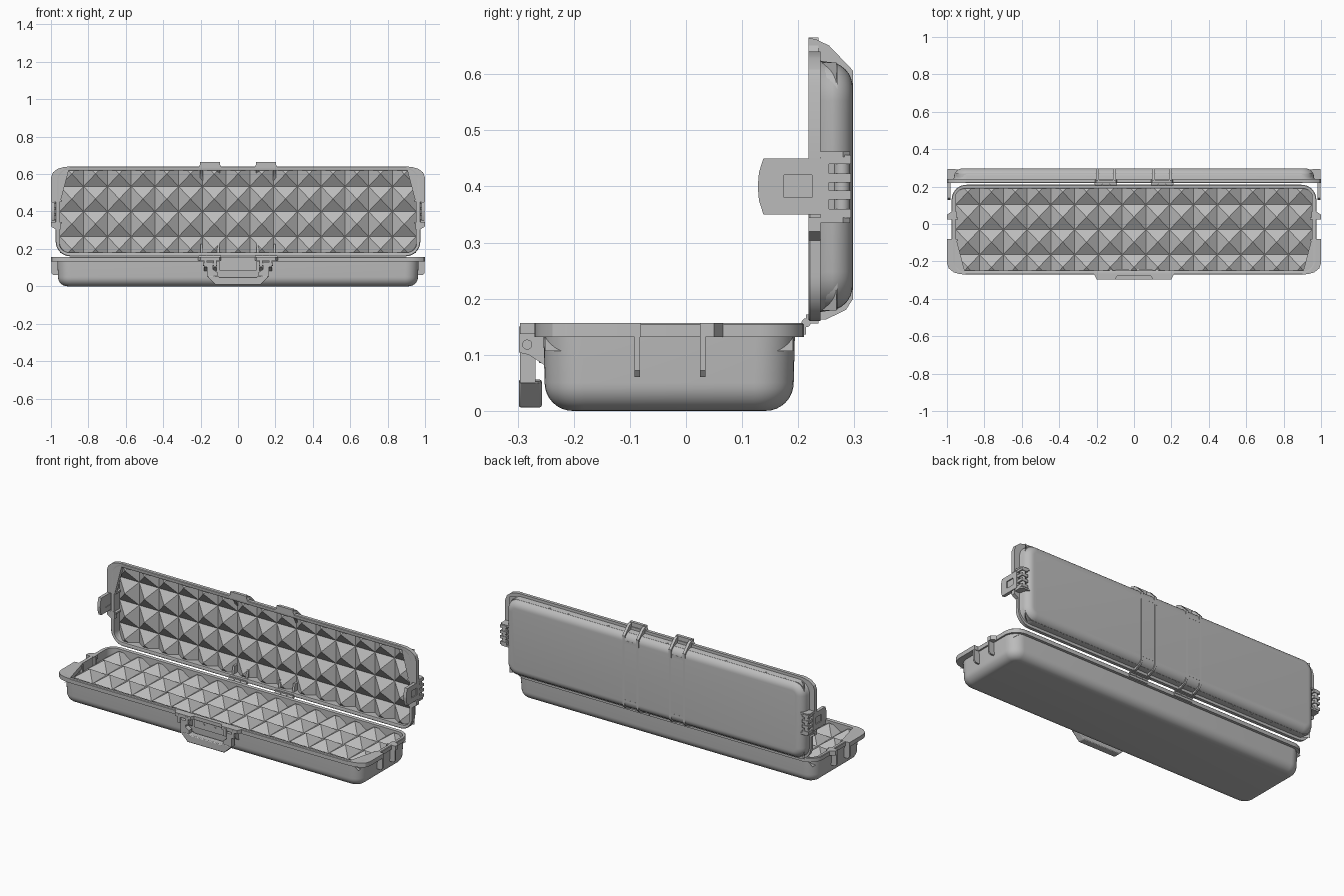
import bpy, bmesh, math
from mathutils import Vector

if "Cube" in bpy.data.objects:
    bpy.data.objects.remove(bpy.data.objects["Cube"])

grey = bpy.data.materials.new("case_grey")
grey.diffuse_color = (0.5, 0.5, 0.5, 1)
grey.use_nodes = True
grey.node_tree.nodes["Principled BSDF"].inputs["Base Color"].default_value = grey.diffuse_color

# Local frames: x along the case, t across it (front = negative), d outward from the open plane
base = lambda x, t, d: (x, t - 0.03, 0.157 - d)
lid = lambda x, t, d: (x, 0.218 + d, 0.40 - t)
world = lambda x, y, z: (x, y, z)


def finish(name, bm, smooth=True):
    bmesh.ops.recalc_face_normals(bm, faces=bm.faces)
    me = bpy.data.meshes.new(name)
    bm.to_mesh(me)
    bm.free()
    me.materials.append(grey)
    ob = bpy.data.objects.new(name, me)
    bpy.context.collection.objects.link(ob)
    if smooth:
        me.shade_smooth()
        me.set_sharp_from_angle(angle=math.radians(30))
    return ob


def loft(name, rings, frame=world):
    """Closed solid through matching rings of points."""
    bm = bmesh.new()
    loops = [[bm.verts.new(frame(*p)) for p in ring] for ring in rings]
    for a, b in zip(loops, loops[1:]):
        for i in range(len(a)):
            j = (i + 1) % len(a)
            bm.faces.new((a[i], a[j], b[j], b[i]))
    bm.faces.new(loops[0])
    bm.faces.new(loops[-1])
    return finish(name, bm)


def prism(name, pts, lo, hi, axis, frame=world):
    """Outline pushed along one axis (0, 1 or 2)."""
    def put(p, v):
        q = list(p)
        q.insert(axis, v)
        return q
    return loft(name, [[put(p, lo) for p in pts], [put(p, hi) for p in pts]], frame)


def box(name, x, y, z, frame=world):
    return prism(name, [(x[0], y[0]), (x[1], y[0]), (x[1], y[1]), (x[0], y[1])], z[0], z[1], 2, frame)


def rod(name, a, b, r, lo, hi, axis, n=20):
    pts = [(a + r * math.cos(2 * math.pi * i / n), b + r * math.sin(2 * math.pi * i / n)) for i in range(n)]
    return prism(name, pts, lo, hi, axis)


def rounded(hx, ht, r, d, n=8):
    pts = []
    for k, (sx, st) in enumerate(((1, 1), (-1, 1), (-1, -1), (1, -1))):
        for i in range(n + 1):
            a = math.pi / 2 * (k + i / n)
            pts.append((sx * (hx - r) + r * math.cos(a), st * (ht - r) + r * math.sin(a), d))
    return pts


def shell(name, frame, depth, R, rim):
    rings = [rounded(0.955, 0.219, 0.05, 0.052), rounded(0.955, 0.219, 0.05, 0.002),
             rounded(0.96, 0.224, 0.055, 0), rounded(0.972, 0.237, 0.077, 0),
             rounded(0.975, 0.24, 0.08, 0.003), rounded(0.975, 0.24, 0.08, rim),
             rounded(0.966, 0.224, 0.07, rim)]
    for i in range(9):
        a = math.pi / 2 * i / 8
        s = R * (1 - math.cos(a))
        rings.append(rounded(0.962 - s, 0.222 - s, 0.07 - s, depth - R + R * math.sin(a)))
    loft(name, rings, frame)


def foam(name, frame, valley=0.05, peak=0.006, cx=0.127, ct=0.134):
    """Sheet of square pyramids trimmed to the case interior."""
    bm = bmesh.new()
    grid = [[bm.verts.new(((i - 7.5) * cx, (j - 2) * ct, valley)) for j in range(5)] for i in range(16)]
    for i in range(15):
        for j in range(4):
            top = bm.verts.new(((i - 7) * cx, (j - 1.5) * ct, peak))
            c = [grid[i][j], grid[i + 1][j], grid[i + 1][j + 1], grid[i][j + 1]]
            for k in range(4):
                bm.faces.new((c[k], c[(k + 1) % 4], top))
    for s in (-1, 1):
        bmesh.ops.bisect_plane(bm, geom=bm.verts[:] + bm.edges[:] + bm.faces[:],
                               plane_co=(0, s * 0.221, 0), plane_no=(0, s, 0), clear_outer=True)
    for v in bm.verts:
        v.co = Vector(frame(*v.co))
    ob = finish(name, bm, False)
    up = Vector(frame(0, 0, 0)) - Vector(frame(0, 0, 1))
    if sum((p.normal.dot(up) for p in ob.data.polygons)) < 0:
        ob.data.flip_normals()


# Two tray shells with foam linings
shell("base_shell", base, 0.157, 0.05, 0.025)
shell("lid_shell", lid, 0.079, 0.045, 0.022)
foam("base_foam", base)
foam("lid_foam", lid)

# Wider rim pieces and ribs framing the latch recess at both ends
for s in (-1, 1):
    side = "right" if s > 0 else "left"
    front = [(0.9, -0.24), (0.93, -0.238), (0.965, -0.228), (0.99, -0.208), (1, -0.18), (1, -0.05), (0.95, -0.05)]
    rear = [(0.95, 0.055), (1, 0.055), (1, 0.08), (0.975, 0.096), (0.95, 0.096)]
    for part, frame, rim, deep in (("base", base, 0.025, 0.097), ("lid", lid, 0.022, 0.074)):
        prism(f"{part}_rim_front_{side}", [(s * x, t) for x, t in front], 0, rim, 2, frame)
        prism(f"{part}_rim_rear_{side}", [(s * x, t) for x, t in rear], 0, rim, 2, frame)
        for t in (-0.062, 0.055):
            rib = [(s * 0.94, 0.002), (s * 0.998, 0.002), (s * 0.998, deep - 0.012),
                   (s * 0.988, deep), (s * 0.94, deep)]
            prism(f"{part}_rib_{side}", [(x, d) for x, d in rib], t, t + 0.01, 1, frame)
    # Side latch: curved-end plate with a window, pivoting on knuckles
    for m in (-1, 1):
        half = [(0.128, 0), (0.130, 0.025), (0.138, 0.05), (0.255, 0.05), (0.255, 0), (0.225, 0),
                (0.225, 0.02), (0.175, 0.02), (0.175, 0)]
        prism(f"latch_plate_{side}", [(y, 0.4 + m * z) for y, z in half], s * 0.98, s * 0.998, 0)
    box(f"latch_window_{side}", (s * 0.983, s * 0.992), (0.17, 0.23), (0.375, 0.425))
    for z in (0.352, 0.385, 0.415, 0.448):
        box(f"latch_arm_{side}", (s * 0.955, s * 0.996), (0.24, 0.294), (z - 0.008, z + 0.008))
    rod(f"latch_pin_{side}", 0.976, 0.278, 0.014, 0.347, 0.453, 2) if s > 0 else \
        rod(f"latch_pin_{side}", -0.976, 0.278, 0.014, 0.347, 0.453, 2)

# Lid straps: paired ribs over the back, ending in a lug above the lid edge
for c in (-0.15, 0.15):
    outline = [(0.218, 0.63), (0.218, 0.665), (0.232, 0.662), (0.255, 0.651), (0.298, 0.606),
               (0.298, 0.56), (0.27, 0.56), (0.25, 0.6)]
    for s in (-1, 1):
        e = c + s * 0.045
        prism("strap_lug_cheek", outline, e - 0.008, e + 0.008, 0)
        box("strap_rib", (e - 0.006, e + 0.006), (0.27, 0.298), (0.215, 0.57))
        prism("strap_lower_rib", [(0.225, 0.163), (0.25, 0.163), (0.285, 0.18), (0.298, 0.2),
                                  (0.298, 0.225), (0.24, 0.225)], e - 0.006, e + 0.006, 0)
    prism("strap_lug_edge", [(c - 0.065, 0.63), (c + 0.065, 0.63), (c + 0.045, 0.665), (c - 0.045, 0.665)],
          0.218, 0.236, 1)
    box("strap_bridge", (c - 0.045, c + 0.045), (0.27, 0.2975), (0.565, 0.58))
    box("strap_foot", (c - 0.045, c + 0.045), (0.28, 0.2975), (0.222, 0.235))
    # Hinge below the strap
    box("hinge_base_leaf", (c - 0.06, c + 0.06), (0.19, 0.214), (0.136, 0.156))
    box("hinge_lid_leaf", (c - 0.06, c + 0.06), (0.214, 0.236), (0.156, 0.172))
    for k in (-1, 0, 1):
        rod("hinge_knuckle", 0.214, 0.157, 0.008, c + k * 0.04 - 0.018, c + k * 0.04 + 0.018, 0)

# Handle mount on the front rim, notched in the middle
half = [(0.22, -0.255), (0.2, -0.296), (0.1, -0.296), (0.09, -0.277)]
prism("handle_mount", half + [(-x, y) for x, y in reversed(half)], 0.137, 0.157, 2)
box("handle_backing", (-0.1, 0.1), (-0.262, -0.24), (0.085, 0.14))
for s in (-1, 1):
    for x in (0.124, 0.174):
        prism("handle_lug", [(-0.245, 0.15), (-0.298, 0.15), (-0.298, 0.104), (-0.28, 0.1), (-0.25, 0.08)],
              s * x - 0.008, s * x + 0.008, 0)
    rod("handle_pin", -0.283, 0.118, 0.009, s * 0.112, s * 0.186, 0)
    rod("mount_screw", s * 0.037, 0.115, 0.006, -0.266, -0.25, 1)
    # Handle arm
    arm = [(0.165, 0.126), (0.165, 0.05), (0.11, 0.045), (0.11, 0.075), (0.133, 0.09), (0.133, 0.126)]
    prism("handle_arm", [(s * x, z) for x, z in arm], -0.296, -0.268, 1)

# Handle grip with sloping ends and softened edges
half = [(0.118, 0.006), (0.165, 0.052), (0.11, 0.056), (0.1, 0.05)]
grip = prism("handle_grip", half + [(-x, z) for x, z in reversed(half)], -0.298, -0.257, 1)
bev = grip.modifiers.new("soft_edges", "BEVEL")
bev.width, bev.segments = 0.004, 2
